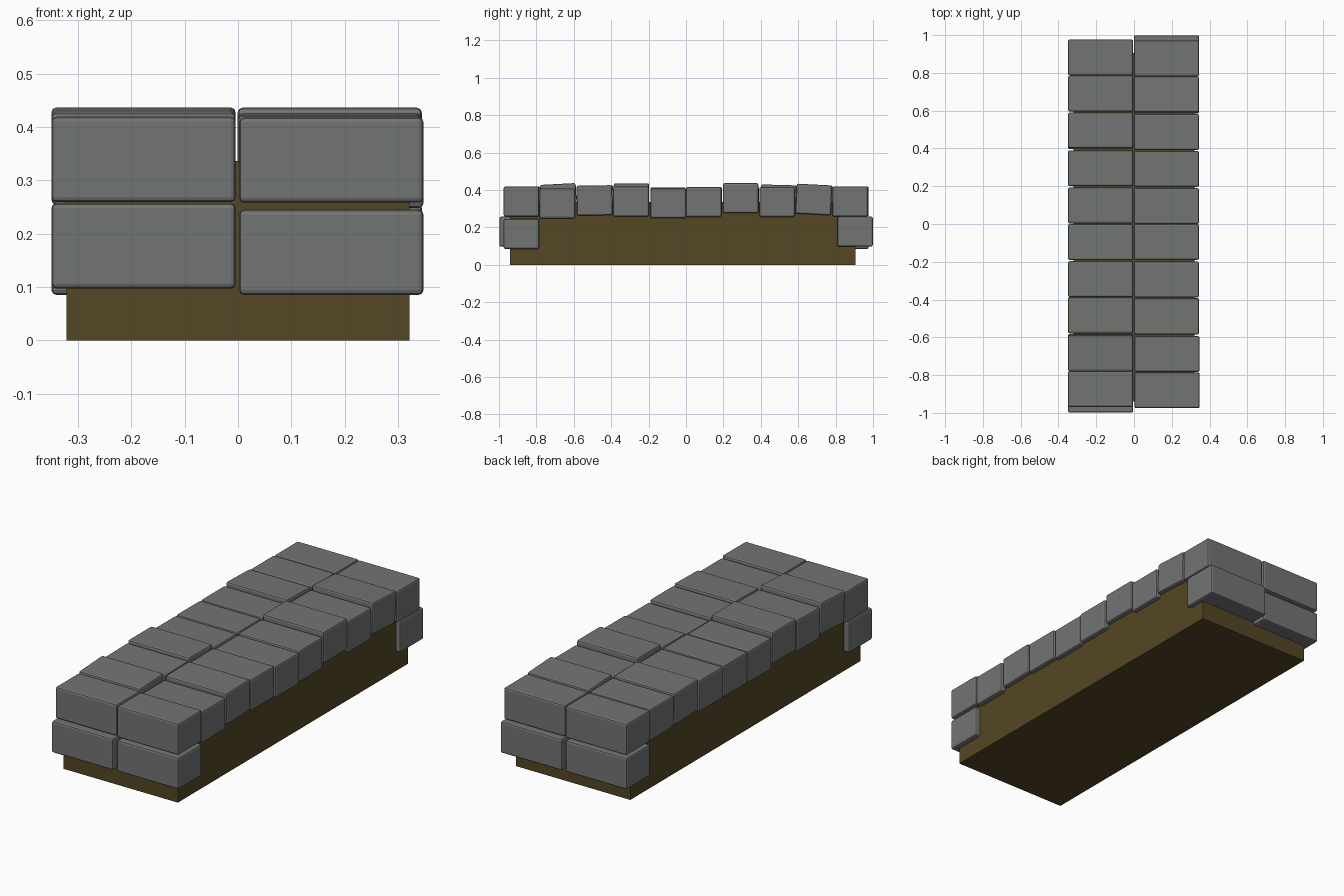
import bpy, bmesh
from math import radians
from mathutils import Matrix

if "Cube" in bpy.data.objects:
    bpy.data.objects.remove(bpy.data.objects["Cube"])


def material(name, rgb):
    m = bpy.data.materials.new(name)
    m.diffuse_color = (*rgb, 1)
    m.use_nodes = True
    m.node_tree.nodes["Principled BSDF"].inputs["Base Color"].default_value = m.diffuse_color
    return m


stone = material("stone", (0.17, 0.178, 0.172))
earth = material("earth", (0.09, 0.062, 0.018))


def box(name, centre, size, mat, tilt=0, bevel=0):
    me = bpy.data.meshes.new(name)
    bm = bmesh.new()
    bmesh.ops.create_cube(bm, size=1, matrix=Matrix.Diagonal((*size, 1)))
    if bevel:
        bmesh.ops.bevel(bm, geom=bm.edges[:], offset=bevel, segments=2,
                        profile=0.5, affect='EDGES')
    bm.transform(Matrix.Rotation(radians(tilt), 4, 'X'))
    bm.to_mesh(me)
    bm.free()
    me.materials.append(mat)
    ob = bpy.data.objects.new(name, me)
    ob.location = centre
    bpy.context.collection.objects.link(ob)
    return ob


BRICK = (0.345, 0.19, 0.16)


def brick(name, x, y, z, tilt=0):
    box(name, (x, y, z), BRICK, stone, tilt, 0.009)


# Inner earth core
box("core", (0, -0.018, 0.168), (0.642, 1.846, 0.336), earth)

# Top bricks, front to back: (y, z, tilt) per column
left = [(-0.873, 0.339, 0), (-0.681, 0.352, 3), (-0.483, 0.342, 1),
        (-0.292, 0.355, 0), (-0.096, 0.334, 0), (0.098, 0.336, 0),
        (0.295, 0.336, 0), (0.494, 0.347, -1.5), (0.690, 0.340, 0),
        (0.882, 0.338, 0)]
right = [(-0.880, 0.338, 0), (-0.688, 0.328, 0), (-0.489, 0.344, 1),
         (-0.294, 0.338, 0), (-0.095, 0.329, 0), (0.095, 0.336, 0),
         (0.292, 0.356, 0), (0.487, 0.336, 0), (0.683, 0.349, -3),
         (0.877, 0.338, 0)]
for side, x, column in (("left", -0.177, left), ("right", 0.172, right)):
    for i, (y, z, tilt) in enumerate(column):
        dx = 0.003 if side == "right" and i in (0, 1) else 0
        brick(f"top_brick_{side}_{i + 1}", x + dx, y, z, tilt)

# Lower end bricks
brick("front_brick_left", -0.177, -0.903, 0.177)
brick("front_brick_right", 0.175, -0.880, 0.165)
brick("back_brick_left", -0.177, 0.882, 0.165)
brick("back_brick_right", 0.172, 0.904, 0.177)
